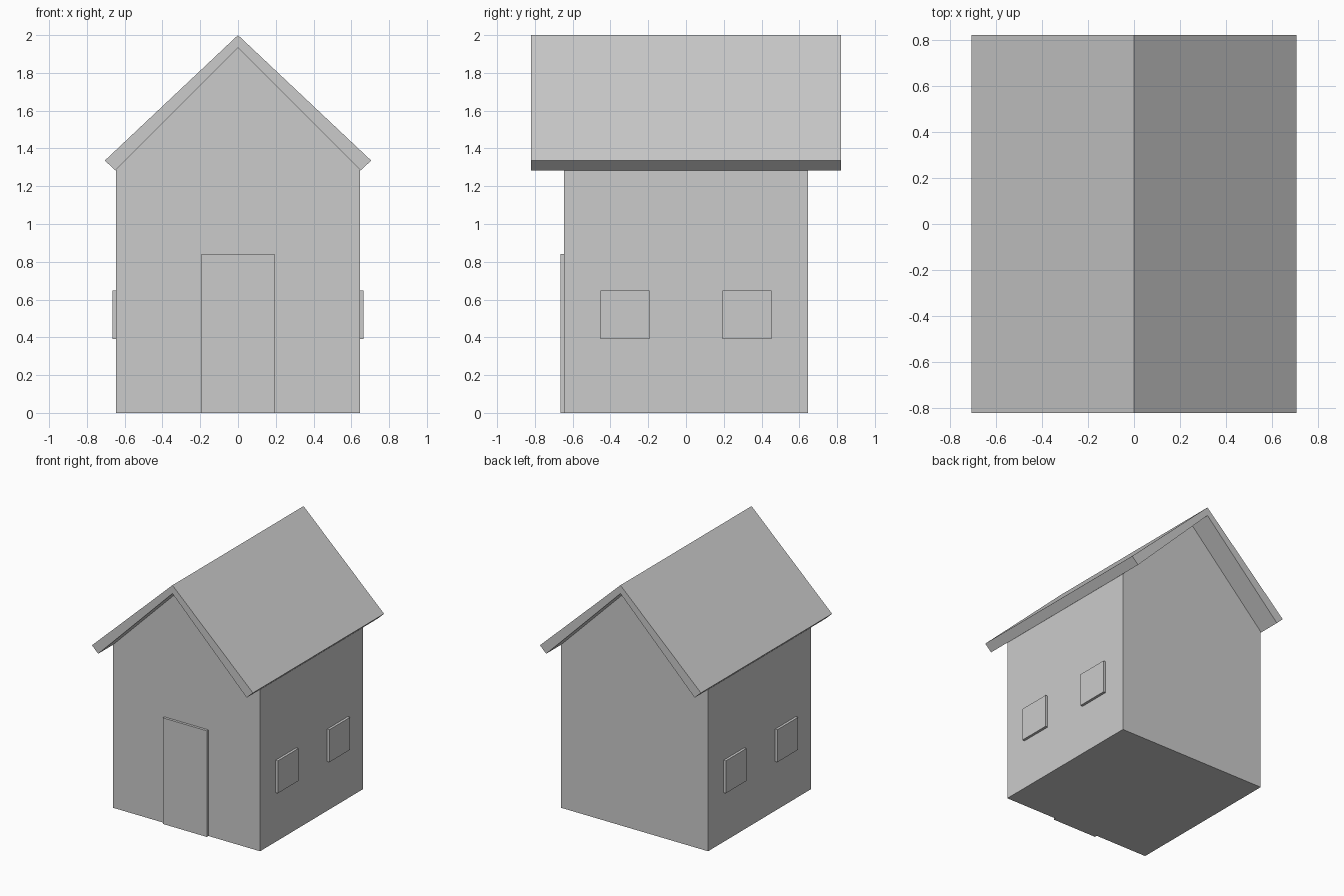
import bpy, bmesh

if "Cube" in bpy.data.objects:
    bpy.data.objects.remove(bpy.data.objects["Cube"])


def extrude_profile(name, profile, y0, y1):
    """Solid made from an XZ outline swept along y."""
    bm = bmesh.new()
    face = bm.faces.new([bm.verts.new((x, y0, z)) for x, z in profile])
    swept = bmesh.ops.extrude_face_region(bm, geom=[face])["geom"]
    verts = [v for v in swept if isinstance(v, bmesh.types.BMVert)]
    bmesh.ops.translate(bm, verts=verts, vec=(0, y1 - y0, 0))
    bmesh.ops.recalc_face_normals(bm, faces=bm.faces)
    mesh = bpy.data.meshes.new(name)
    bm.to_mesh(mesh)
    bm.free()
    obj = bpy.data.objects.new(name, mesh)
    bpy.context.collection.objects.link(obj)
    return obj


def box(name, x0, x1, y0, y1, z0, z1):
    return extrude_profile(name, [(x0, z0), (x1, z0), (x1, z1), (x0, z1)], y0, y1)


W = 0.645        # half width of the walls
EAVE = 1.288     # wall height at the eaves
RIDGE = 1.934    # gable peak
T = 0.02         # how far the door and windows stand out

# Walls with gable ends
extrude_profile("walls", [(-W, 0), (W, 0), (W, EAVE), (0, RIDGE), (-W, EAVE)], -W, W)

# Overhanging roof
extrude_profile("roof", [(0, 2), (0.705, 1.336), (0.65, 1.284), (0, RIDGE),
                         (-0.65, 1.284), (-0.705, 1.336)], -0.82, 0.82)

# Front door
box("door", -0.193, 0.193, -W - T, -W, 0, 0.84)

# Two windows on each side wall
for side, x0 in (("left", -W - T), ("right", W)):
    for place, y in (("front", -0.323), ("back", 0.323)):
        box(f"{side}_{place}_window", x0, x0 + T, y - 0.129, y + 0.129, 0.39, 0.647)
